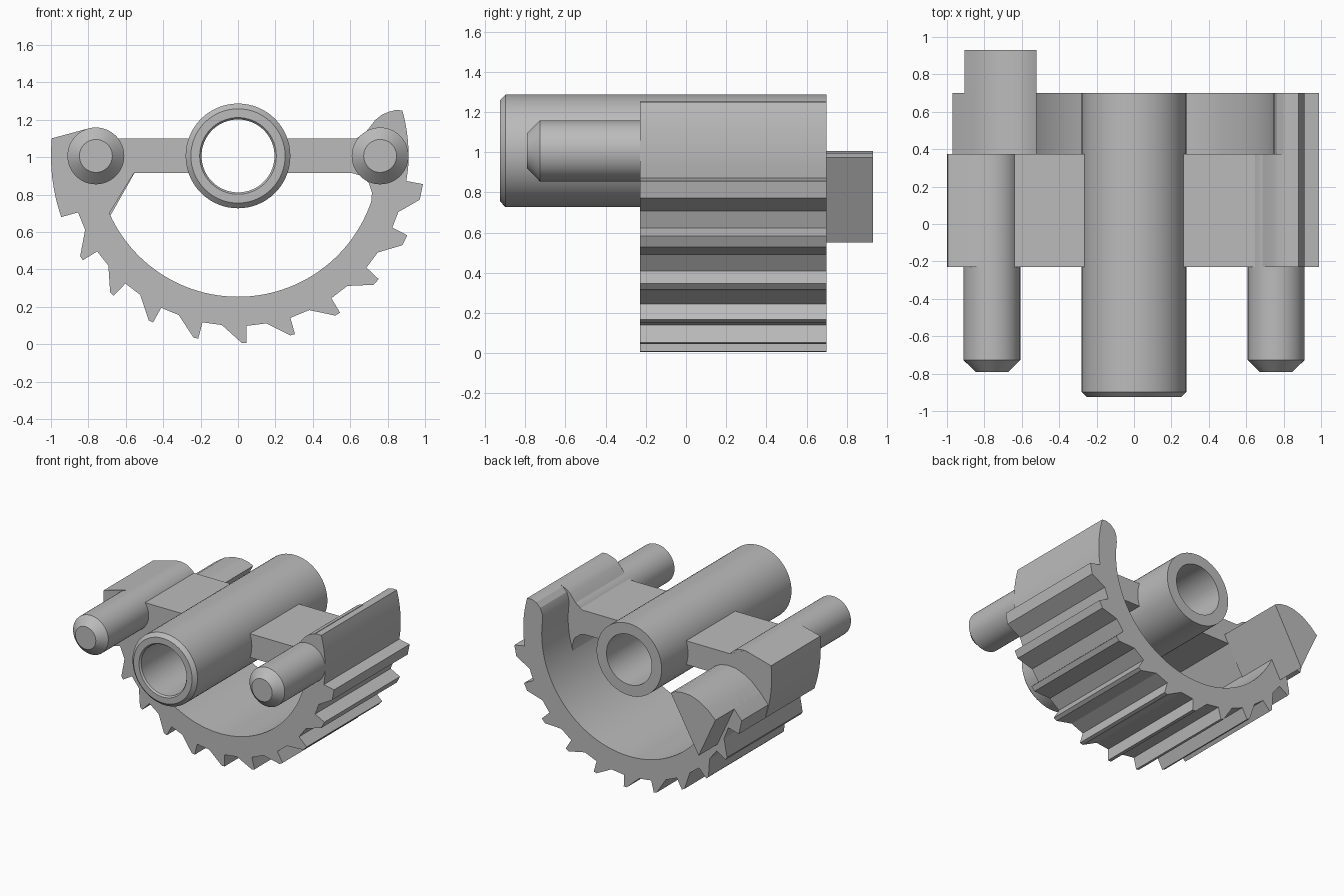
import bpy, bmesh
from math import sin, cos, radians, pi

if "Cube" in bpy.data.objects:
    bpy.data.objects.remove(bpy.data.objects["Cube"])

AXIS_Z = 1.007
FRONT, MID, BACK = -0.23, 0.375, 0.70

grey = bpy.data.materials.new("plain grey")
grey.use_nodes = True
grey.diffuse_color = (0.5, 0.5, 0.5, 1)
grey.node_tree.nodes["Principled BSDF"].inputs["Base Color"].default_value = (0.5, 0.5, 0.5, 1)


def finish(name, bm):
    bmesh.ops.recalc_face_normals(bm, faces=bm.faces)
    mesh = bpy.data.meshes.new(name)
    bm.to_mesh(mesh)
    bm.free()
    mesh.materials.append(grey)
    ob = bpy.data.objects.new(name, mesh)
    bpy.context.collection.objects.link(ob)
    bpy.ops.object.select_all(action='DESELECT')
    ob.select_set(True)
    bpy.context.view_layer.objects.active = ob
    bpy.ops.object.shade_smooth_by_angle(angle=radians(20))
    return ob


def prism(name, outline, y0, y1):
    """Extrude an (x, z) outline along y."""
    bm = bmesh.new()
    face = bm.faces.new([bm.verts.new((x, y0, z)) for x, z in outline])
    ext = bmesh.ops.extrude_face_region(bm, geom=[face])["geom"]
    moved = [v for v in ext if isinstance(v, bmesh.types.BMVert)]
    bmesh.ops.translate(bm, verts=moved, vec=(0, y1 - y0, 0))
    return finish(name, bm)


def lathe(name, x, profile, closed, n=64):
    """Turn a (radius, y) profile around an axis along y."""
    bm = bmesh.new()
    rings = [[bm.verts.new((x + r * cos(2 * pi * i / n), y, AXIS_Z + r * sin(2 * pi * i / n)))
              for i in range(n)] for r, y in profile]
    pairs = list(zip(rings, rings[1:]))
    if closed:
        pairs.append((rings[-1], rings[0]))
    else:
        bm.faces.new(rings[0])
        bm.faces.new(rings[-1])
    for a, b in pairs:
        for i in range(n):
            j = (i + 1) % n
            bm.faces.new((a[i], a[j], b[j], b[i]))
    return finish(name, bm)


def polar(r, deg):
    return (r * cos(radians(deg)), AXIS_Z + r * sin(radians(deg)))


def arc(r, a0, a1, n):
    return [polar(r, a0 + (a1 - a0) * i / n) for i in range(n + 1)]


# Ratchet teeth along the outer edge, from right-hand end to left-hand end
teeth = []
for k in range(-4, 6):
    tip = -88.1 + 15 * k + 0.08 * k * k
    half = 0.75 + 0.07 * max(k - 1, 0) ** 2 * 1.5
    teeth += [polar(0.908, tip - 7 - half / 2), polar(1.0, tip - half),
              polar(1.0, tip + half), polar(0.91, tip + half + 0.2)]

# Toothed half ring with a rounded lip on one end and a hooked end on the other
hook_top = [(-0.52, 0.975), (-0.56, 0.995), (-0.62, 1.005), (-0.69, 1.0),
            (-0.77, 0.972), (-0.84, 0.925), (-0.905, 0.865)]
ring = [(-0.97, 0.79), (-0.945, 0.68), (-0.855, 0.705)] + teeth
ring += arc(0.912, -4, 15.5, 8)
ring += [(0.84, 1.252), (0.80, 1.238), (0.765, 1.205), (0.748, 1.16)]
ring += arc(0.753, 8, -156, 60)
ring += hook_top
prism("toothed_ring", ring, FRONT, BACK)

# Hook that stands out behind the ring
prism("rear_hook", hook_top + [(-0.76, 0.55)], MID, 0.93)

# Arm and end block on the right side
block = [(-0.23, 1.10), (-0.64, 1.10), (-0.76, 1.155), (-0.81, 1.151)]
block += arc(1.0, 174.6, 199, 8) + [(-0.855, 0.705), (-0.69, 0.70), (-0.565, 0.915), (-0.23, 0.915)]
prism("right_arm_block", block, FRONT, MID)

# Arm on the left side with fillets into the ring and lip
prism("left_arm", [(0.23, 1.10), (0.63, 1.10), (0.67, 1.12), (0.70, 1.155), (0.735, 1.20),
                   (0.77, 1.228), (0.82, 1.248), (0.86, 1.10), (0.86, 0.90), (0.74, 0.76),
                   (0.712, 0.76), (0.716, 0.81), (0.70, 0.86), (0.665, 0.90), (0.61, 0.915),
                   (0.23, 0.915)], FRONT, MID)

# Central hollow tube with chamfered front rim
lathe("centre_tube", 0, [(0.195, BACK), (0.28, BACK), (0.28, -0.898), (0.252, -0.925),
                         (0.205, -0.925), (0.195, -0.912)], True)

# Pair of chamfered pegs
for side, x in (("right", -0.76), ("left", 0.76)):
    lathe(side + "_peg", x, [(0.088, -0.79), (0.152, -0.727), (0.152, MID - 0.001)], False, 48)
